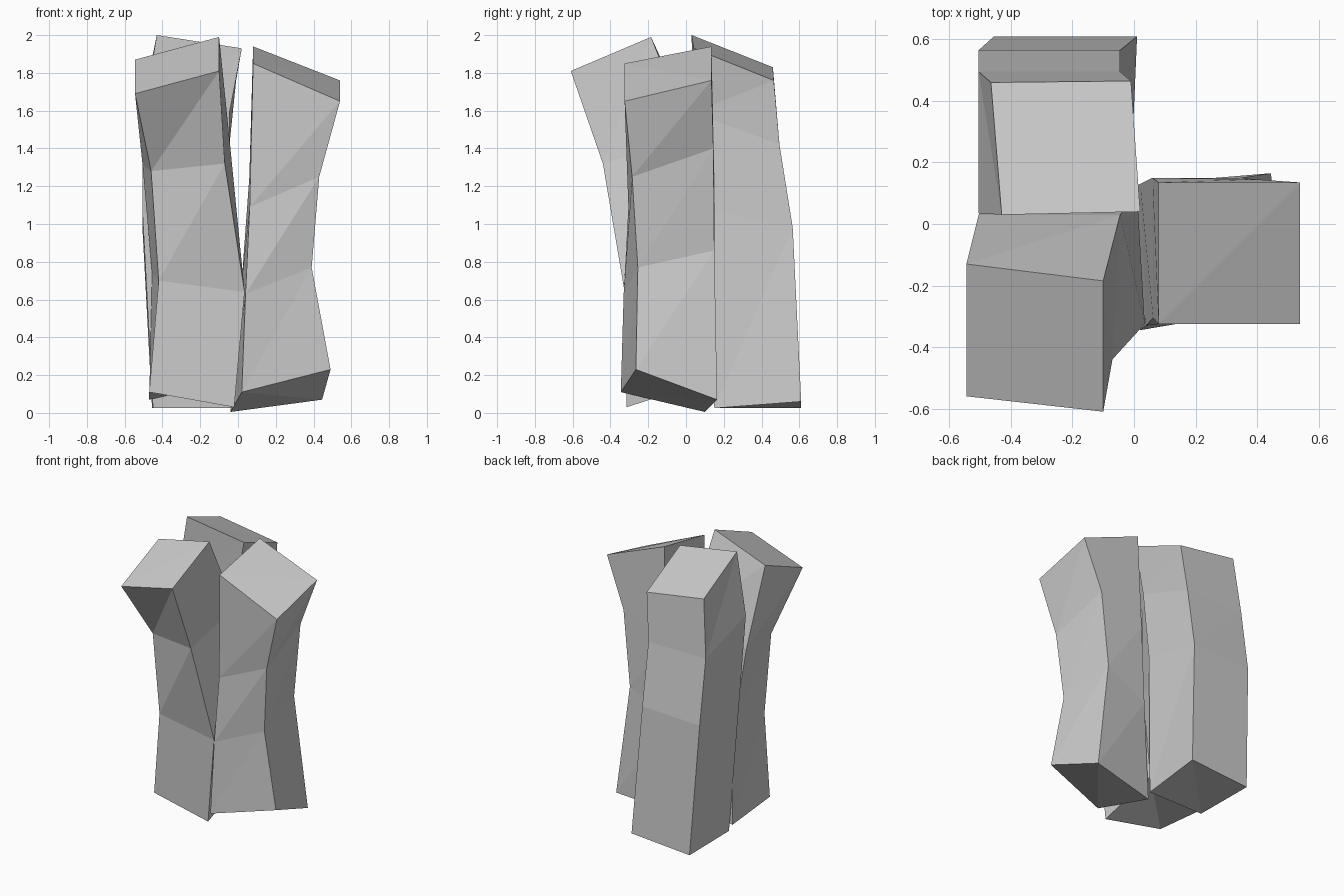
import bpy


def column(name, rings):
    """Loft a four-sided prism through rings (bottom to top, counter-clockwise
    from front left) using flat triangles."""
    verts = [p for ring in rings for p in ring]
    faces = []
    for r in range(len(rings) - 1):
        for i in range(4):
            a, b = r * 4 + i, r * 4 + (i + 1) % 4
            faces += [(a, b, b + 4), (a, b + 4, a + 4)]
    t = len(verts) - 4
    faces += [(0, 2, 1), (0, 3, 2), (t, t + 1, t + 2), (t, t + 2, t + 3)]
    mesh = bpy.data.meshes.new(name)
    mesh.from_pydata(verts, [], faces)
    mesh.update()
    obj = bpy.data.objects.new(name, mesh)
    bpy.context.collection.objects.link(obj)
    return obj


# Front left column, leaning forward at the top
column("front_left_column", [
    [(-.47, -.29, .11), (-.02, -.315, .03), (-.04, .12, .17), (-.47, .14, .07)],
    [(-.42, -.30, .70), (.035, -.325, .64), (.01, .10, .80), (-.455, .11, .74)],
    [(-.46, -.32, 1.28), (-.07, -.44, 1.32), (-.045, .03, 1.45), (-.505, .03, 1.31)],
    [(-.545, -.56, 1.69), (-.10, -.61, 1.81), (-.10, -.185, 1.99), (-.545, -.13, 1.87)],
])

# Right column, leaning outward at the top
column("right_column", [
    [(.02, -.345, .11), (.49, -.265, .23), (.445, .165, .07), (-.04, .10, .005)],
    [(.04, -.33, .63), (.39, -.255, .77), (.345, .15, .86), (.02, .13, .70)],
    [(.062, -.305, 1.09), (.43, -.285, 1.25), (.40, .145, 1.40), (.06, .15, 1.25)],
    [(.08, -.325, 1.85), (.54, -.325, 1.65), (.54, .135, 1.76), (.08, .135, 1.94)],
])

# Back left column, leaning in at the top
column("back_left_column", [
    [(-.45, .15, .025), (-.01, .15, .025), (.01, .61, .06), (-.455, .61, .025)],
    [(-.505, .10, 1.05), (-.045, .10, 1.08), (-.045, .565, .98), (-.505, .565, .96)],
    [(-.505, .035, 1.56), (-.045, .04, 1.59), (-.045, .495, 1.42), (-.505, .495, 1.42)],
    [(-.43, .03, 2.0), (.02, .04, 1.93), (-.01, .465, 1.76), (-.465, .46, 1.83)],
])
